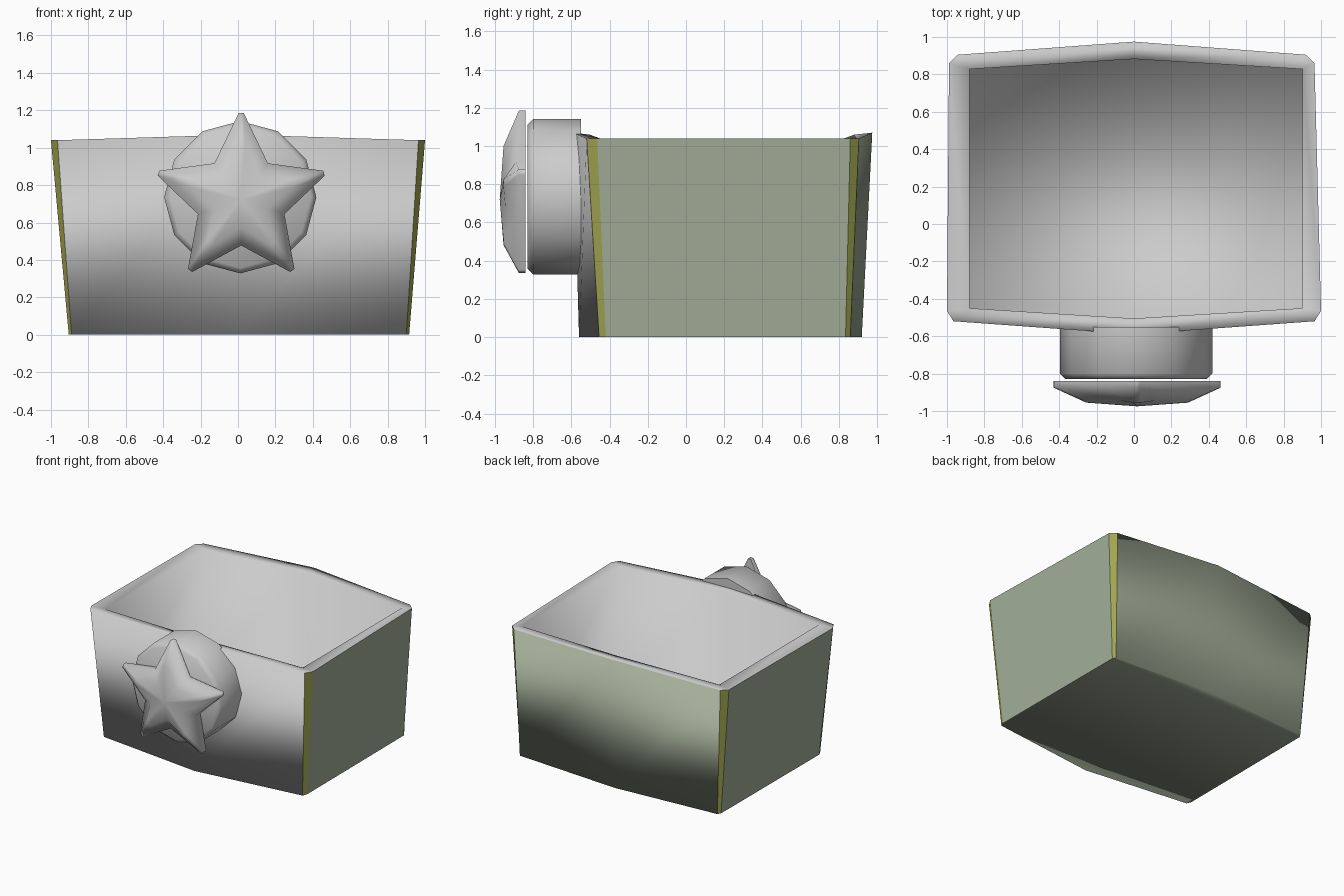
import bpy, bmesh, math

cube = bpy.data.objects.get("Cube")
if cube:
    bpy.data.objects.remove(cube)


def material(name, rgb):
    m = bpy.data.materials.new(name)
    m.use_nodes = True
    m.diffuse_color = (*rgb, 1)
    m.node_tree.nodes["Principled BSDF"].inputs["Base Color"].default_value = (*rgb, 1)
    return m


grey = material("light grey", (0.6, 0.6, 0.6))
green = material("sage green", (0.37, 0.43, 0.32))
olive = material("olive trim", (0.36, 0.38, 0.08))


def finish(name, bm, mats):
    bmesh.ops.remove_doubles(bm, verts=bm.verts, dist=0.0001)
    bmesh.ops.recalc_face_normals(bm, faces=bm.faces)
    mesh = bpy.data.meshes.new(name)
    bm.to_mesh(mesh)
    bm.free()
    for m in mats:
        mesh.materials.append(m)
    obj = bpy.data.objects.new(name, mesh)
    bpy.context.collection.objects.link(obj)
    return obj


def bridge(bm, a, b):
    n = len(a)
    return [bm.faces.new((a[i], a[(i + 1) % n], b[(i + 1) % n], b[i])) for i in range(n)]


# Open box: each ring runs from front middle round the right half, then mirrors
def box_ring(bm, half, z, z_mid, front_shift=0, back_shift=0):
    def place(x, y):
        return (x + (back_shift if y > 0 else front_shift), y, z)
    right = [place(x, y) for x, y in half[1:-1]]
    left = [place(-x, y) for x, y in reversed(half[1:-1])]
    points = [(*half[0], z_mid)] + right + [(*half[-1], z_mid)] + left
    return [bm.verts.new(p) for p in points]


# Inside outline has square corners, so its corner points coincide and merge
inside = [(0, -.505), (.89, -.45), (.89, -.45), (.89, .828), (.89, .828), (0, .882)]

bm = bmesh.new()
bottom = box_ring(bm, [(0, -.56), (.895, -.455), (.91, -.42), (.905, .835), (.89, .86), (0, .92)],
                  0, 0, .005, .005)
top = box_ring(bm, [(0, -.59), (.965, -.52), (1, -.465), (.977, .86), (.93, .905), (0, .975)],
               1.04, 1.07, 0, -.012)
inner = box_ring(bm, inside, 1.04, 1.06, .01, .01)
floor = box_ring(bm, inside, .06, .06, .01, .01)

outer_walls = bridge(bm, bottom, top)
bridge(bm, top, inner)
bridge(bm, inner, floor)
bm.faces.new(floor)
base = bm.faces.new(bottom)
for f in bm.faces:
    f.smooth = True
base.material_index = 1
for i, f in enumerate(outer_walls):
    if i in (1, 3, 6, 8):                 # corner trim strips
        f.material_index = 2
    elif 0 < i < 9:                       # sides and back
        f.material_index = 1
    if i in (1, 2, 3, 6, 7, 8):
        for e in f.edges:
            e.smooth = False
finish("open_box", bm, [grey, green, olive])


# Round knob, facing the front
def disc_ring(bm, radius, y, cx, cz, n=12):
    return [bm.verts.new((cx + radius * math.sin(2 * math.pi * i / n), y,
                          cz + radius * math.cos(2 * math.pi * i / n)))
            for i in range(n)]


def sharpen_at(bm, y):
    for e in bm.edges:
        if all(abs(v.co.y - y) < .001 for v in e.verts):
            e.smooth = False


bm = bmesh.new()
rings = [disc_ring(bm, r, y, .012, .735) for r, y in ((.407, -.55), (.407, -.8), (.377, -.83))]
for a, b in zip(rings, rings[1:]):
    bridge(bm, a, b)
bm.faces.new(rings[0])
bm.faces.new(rings[-1])
for f in bm.faces:
    f.smooth = True
sharpen_at(bm, -.55)
finish("round_knob", bm, [grey])


# Pillowed star with blunt tips
def star_ring(bm, tip, valley, blunt, y_tip, y_valley):
    verts = []
    for k in range(5):
        a = 2 * math.pi * k / 5
        for r, turn, across, y in ((tip, 0, -blunt, y_tip), (tip, 0, blunt, y_tip),
                                   (valley, math.pi / 5, 0, y_valley)):
            ang = a + turn
            verts.append(bm.verts.new((
                .017 + r * math.sin(ang) + across * math.cos(ang), y,
                .72 + r * math.cos(ang) - across * math.sin(ang))))
    return verts


bm = bmesh.new()
back = star_ring(bm, .465, .243, .014, -.84, -.84)
edge = star_ring(bm, .465, .243, .014, -.875, -.89)
mid = star_ring(bm, .28, .15, .02, -.955, -.945)
bridge(bm, back, edge)
bridge(bm, edge, mid)
centre = bm.verts.new((.017, -.975, .72))
for i in range(len(mid)):
    bm.faces.new((mid[i], mid[(i + 1) % len(mid)], centre))
bm.faces.new(back)
for f in bm.faces:
    f.smooth = True
sharpen_at(bm, -.84)
finish("front_star", bm, [grey])
